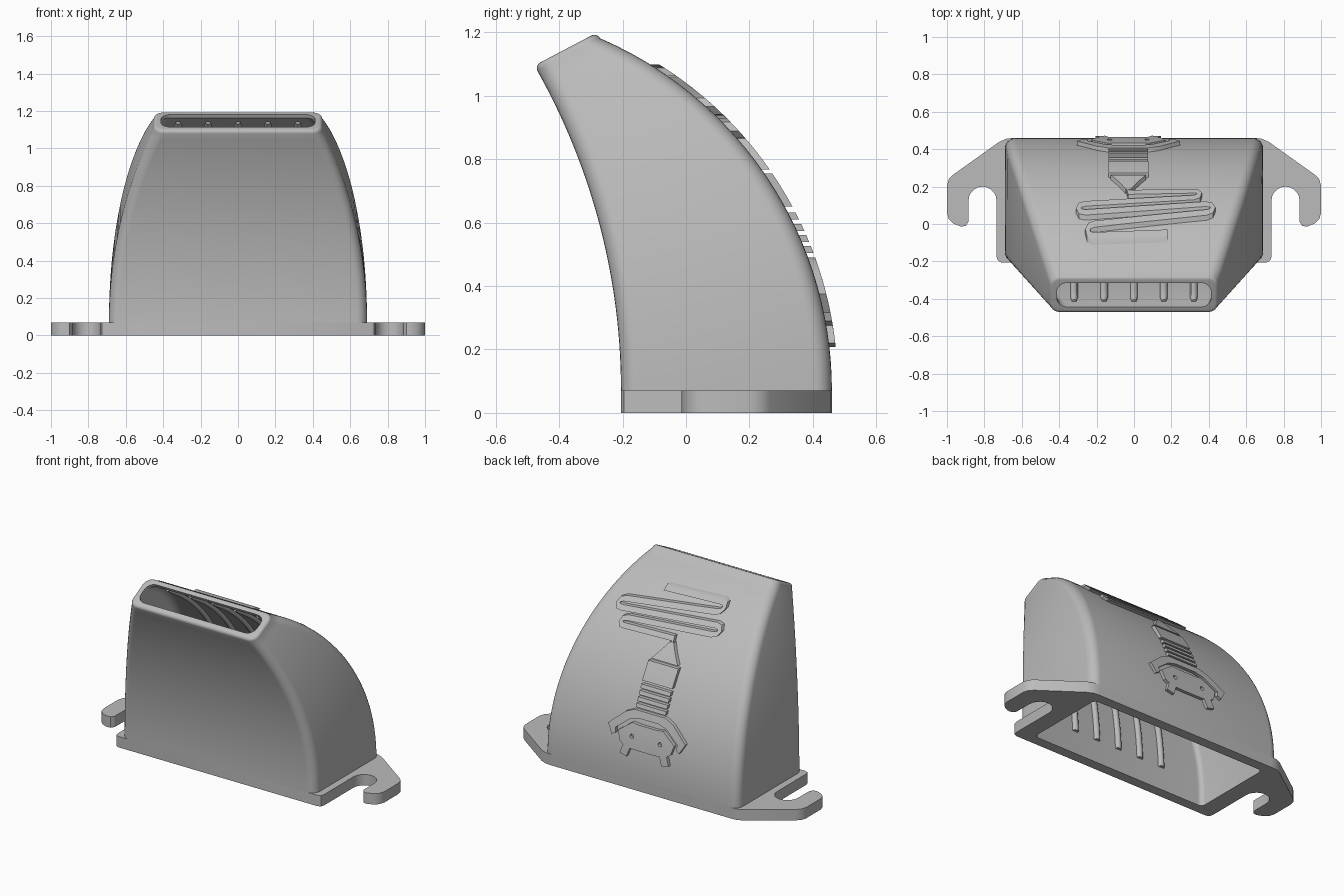
import bpy, bmesh
from math import sqrt, sin, cos, pi
from mathutils import Vector

cube = bpy.data.objects.get("Cube")
if cube:
    bpy.data.objects.remove(cube, do_unlink=True)

grey = bpy.data.materials.new("plain_grey")
grey.use_nodes = True
grey.diffuse_color = (0.5, 0.5, 0.5, 1)
grey.node_tree.nodes["Principled BSDF"].inputs["Base Color"].default_value = (0.5, 0.5, 0.5, 1)

BASE = 0.07            # flange thickness
R_BACK, R_FRONT = 1.21, 2.06


def add_object(name, bm):
    bmesh.ops.recalc_face_normals(bm, faces=bm.faces)
    mesh = bpy.data.meshes.new(name)
    bm.to_mesh(mesh)
    bm.free()
    obj = bpy.data.objects.new(name, mesh)
    bpy.context.collection.objects.link(obj)
    mesh.materials.append(grey)
    bpy.ops.object.select_all(action='DESELECT')
    obj.select_set(True)
    bpy.context.view_layer.objects.active = obj
    bpy.ops.object.shade_smooth_by_angle(angle=0.6)
    return obj


def arc_height(radius, drop):
    return BASE + sqrt(max(0, 2 * radius * drop - drop * drop))


def back_y(z):
    return 0.46 - R_BACK + sqrt(R_BACK ** 2 - (z - BASE) ** 2)


def section(u):
    """Front point, back point and half width of the duct at sweep u."""
    front = Vector((0, -0.205 - 0.27 * u, arc_height(R_FRONT, 0.27 * u)))
    back = Vector((0, 0.46 - 0.75 * u, arc_height(R_BACK, 0.75 * u)))
    return front, back, 0.69 - 0.245 * u


def ring(u, inset, radius, lift=0):
    """Rounded rectangle across the duct."""
    front, back, w = section(u)
    axis = (back - front).normalized()
    normal = Vector((1, 0, 0)).cross(axis)
    mid = (front + back) / 2 + normal * lift
    hx, hd = w - inset, (back - front).length / 2 - inset
    pts = []
    for i, (sx, sd) in enumerate([(1, 1), (-1, 1), (-1, -1), (1, -1)]):
        for k in range(7):
            a = (i + k / 6) * pi / 2
            x = sx * (hx - radius) + radius * cos(a)
            d = sd * (hd - radius) + radius * sin(a)
            pts.append(mid + Vector((x, 0, 0)) + axis * d)
    return pts


END = 0.975
STEPS = 28


def sweep(i):
    return END * (i / STEPS) ** 2


def wall(u):
    return 0.065 - 0.027 * u


# Duct shell: outer skin, rounded rim, inner skin
rings = [ring(sweep(i), 0, 0.055) for i in range(STEPS + 1)]
for k in range(1, 6):
    a = k / 5 * pi / 2
    c = 0.02 * (1 - cos(a))
    rings.append(ring(END, c, 0.055 - c, 0.02 * sin(a)))
rings.append(ring(END, wall(END), 0.055, 0.02))
for i in range(STEPS, -1, -1):
    u = sweep(i)
    rings.append(ring(u, wall(u), 0.03 + 0.025 * u))
bm = bmesh.new()
rows = [[bm.verts.new(p) for p in r] for r in rings]
for a, b in zip(rows, rows[1:]):
    for j in range(len(a)):
        k = (j + 1) % len(a)
        bm.faces.new((a[j], a[k], b[k], b[j]))
add_object("duct_shell", bm)


def plate(name, loops, low, high, place, cuts=()):
    """Fill flat outlines (with holes), thicken them and place each point."""
    bm = bmesh.new()
    for loop in loops:
        vs = [bm.verts.new((a, b, 0)) for a, b in loop]
        for i, v in enumerate(vs):
            bm.edges.new((vs[i - 1], v))
    bmesh.ops.triangle_fill(bm, edges=bm.edges[:], use_beauty=True)
    for c in cuts:
        bmesh.ops.bisect_plane(bm, geom=bm.verts[:] + bm.edges[:] + bm.faces[:],
                               plane_co=(0, c, 0), plane_no=(0, 1, 0))
    made = bmesh.ops.extrude_face_region(bm, geom=bm.faces[:], use_keep_orig=True)
    upper = {g for g in made["geom"] if isinstance(g, bmesh.types.BMVert)}
    for v in bm.verts:
        v.co = place(v.co.x, v.co.y, high if v in upper else low)
    return add_object(name, bm)


def mirrored(half, cx=0.0):
    return [(cx + x, y) for x, y in half] + [(cx - x, y) for x, y in reversed(half)]


def circle(cx, cy, r, n=12):
    return [(cx + r * cos(2 * pi * i / n), cy + r * sin(2 * pi * i / n)) for i in range(n)]


# Mounting flange with open hooks on both sides
slot = [(0.81 + 0.075 * cos(i * pi / 10), 0.125 + 0.075 * sin(i * pi / 10)) for i in range(11)]
half = ([(0.64, 0.46), (0.68, 0.457), (0.72, 0.44), (0.965, 0.265), (0.99, 0.24), (1.0, 0.205),
         (1.0, 0.06), (0.99, 0.025), (0.965, 0.002), (0.925, -0.014), (0.9, -0.01), (0.886, 0.01)]
        + slot + [(0.735, -0.175), (0.728, -0.195), (0.71, -0.205)])
opening = [(p.x, p.y) for p in ring(0, wall(0), 0.03)]
plate("mounting_flange", [mirrored(half), opening], 0, BASE,
      lambda a, b, h: Vector((a, b, h)))

# Flow ribs along the inner back and front walls
for side in ("back", "front"):
    curve = bpy.data.curves.new(side + "_flow_ribs", 'CURVE')
    curve.dimensions = '3D'
    curve.bevel_depth = 0.02
    curve.bevel_resolution = 2
    curve.use_fill_caps = True
    for n in range(-2, 3):
        path = []
        for i in range(2, STEPS):
            u = sweep(i)
            front, back, w = section(u)
            axis = (back - front).normalized()
            p = back - axis * wall(u) if side == "back" else front + axis * wall(u)
            path.append((0.16 * n, p.y, p.z, 1))
        spline = curve.splines.new('POLY')
        spline.points.add(len(path) - 1)
        for point, co in zip(spline.points, path):
            point.co = co
        spline.points[-1].radius = 0.6
    curve.materials.append(grey)
    bpy.context.collection.objects.link(bpy.data.objects.new(side + "_flow_ribs", curve))


# Raised relief on the curved back
def relief(name, loops):
    plate(name, loops, -0.012, 0.018,
          lambda a, z, h: Vector((a, back_y(z) + h * (1 + 0.5 * z), z)),
          [0.2 + 0.04 * i for i in range(23)])


CX = -0.03
# Winding cord as a flat ribbon
cord = [Vector(p) for p in [
    (0.18, 1.075), (-0.22, 1.085), (-0.242, 1.078), (-0.248, 1.062), (-0.238, 1.047), (-0.21, 1.04),
    (0.39, 0.99), (0.415, 0.982), (0.422, 0.967), (0.412, 0.953), (0.38, 0.95),
    (-0.26, 0.99), (-0.288, 0.985), (-0.298, 0.97), (-0.288, 0.955), (-0.26, 0.948),
    (0.32, 0.915), (0.345, 0.907), (0.35, 0.892), (0.338, 0.879), (0.31, 0.878), (CX, 0.885), (CX, 0.85)]]
left, right = [], []
for i, p in enumerate(cord):
    d = (cord[min(i + 1, len(cord) - 1)] - cord[max(i - 1, 0)]).normalized() * 0.013
    left.append((p.x - d.y, p.y + d.x))
    right.append((p.x + d.y, p.y - d.x))
relief("cord", [left + right[::-1]])

# Tapered sleeve, grip block and bands
relief("cord_sleeve", [mirrored([(0.015, 0.865), (0.05, 0.82), (0.095, 0.768)], CX)])
relief("grip_block", [mirrored([(0.107, 0.755), (0.107, 0.65)], CX)])
for i, z in enumerate([0.62, 0.585, 0.55, 0.515]):
    relief("grip_band_%d" % (i + 1), [mirrored([(0.105, z + 0.011), (0.105, z - 0.011)], CX)])

# Collar, and connector head with two holes and two prongs
relief("collar", [mirrored([(0.11, 0.49), (0.17, 0.465), (0.275, 0.375), (0.24, 0.315),
                            (0.215, 0.33), (0.22, 0.36), (0.13, 0.43), (0.07, 0.447)], CX)])
head = [(0.06, 0.41), (0.11, 0.415), (0.2, 0.35), (0.18, 0.29), (0.155, 0.275), (0.175, 0.22),
        (0.125, 0.208), (0.105, 0.262), (0.06, 0.26)]
relief("connector_head", [mirrored(head, CX), circle(CX - 0.1, 0.335, 0.013),
                          circle(CX + 0.1, 0.335, 0.013)])
